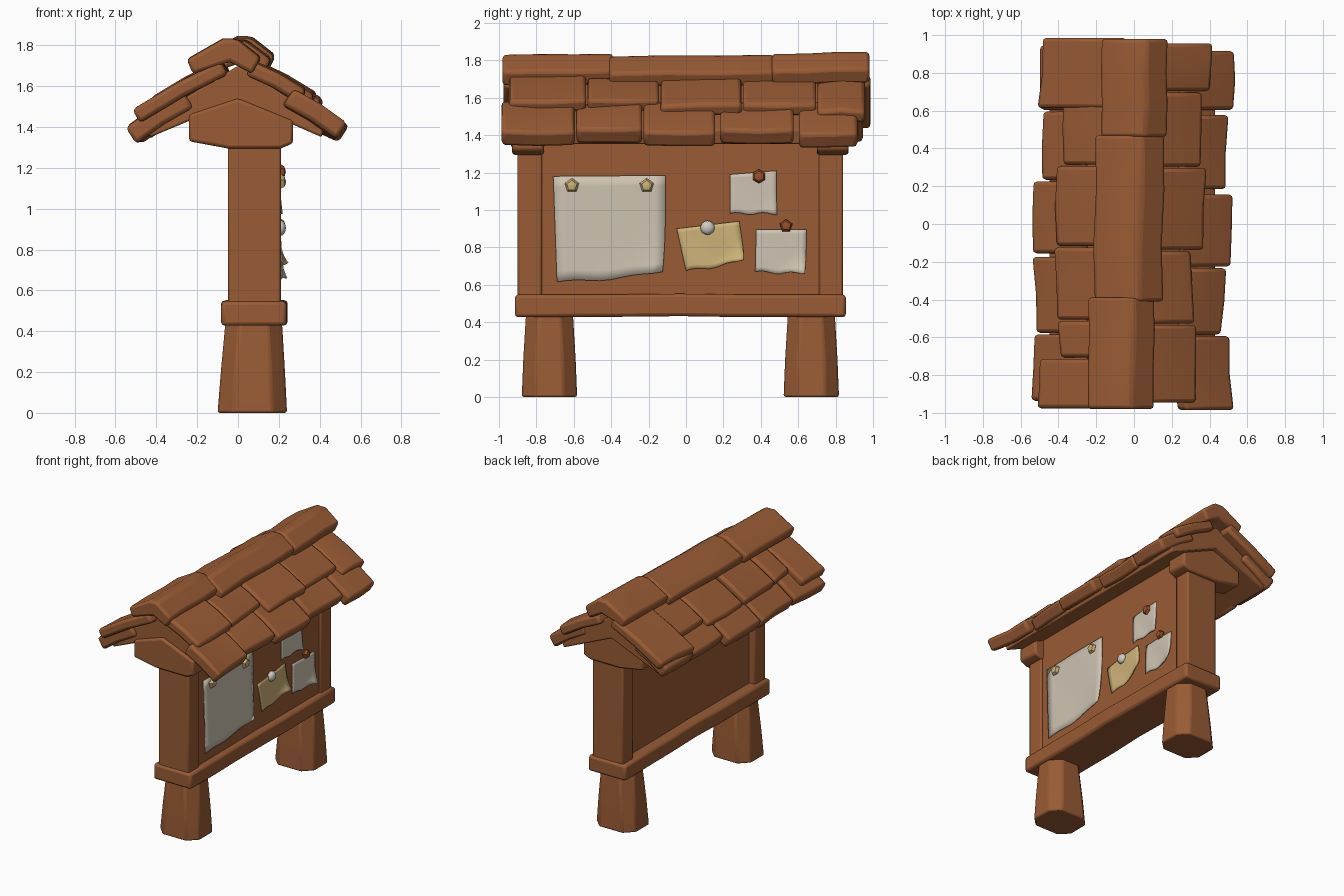
import bpy, bmesh, math, random
from mathutils import Vector

random.seed(4)
if "Cube" in bpy.data.objects:
    bpy.data.objects.remove(bpy.data.objects["Cube"])


def material(name, rgb):
    m = bpy.data.materials.new(name)
    m.use_nodes = True
    m.diffuse_color = (*rgb, 1)
    b = m.node_tree.nodes["Principled BSDF"]
    b.inputs["Base Color"].default_value = (*rgb, 1)
    b.inputs["Roughness"].default_value = 0.8
    return m


WOOD = material("warm brown wood", (0.32, 0.105, 0.035))
PAPER = material("pale paper", (0.62, 0.55, 0.45))
YELLOW = material("yellow paper", (0.62, 0.45, 0.19))
BRASS = material("brass pin", (0.60, 0.44, 0.18))
RUST = material("rust pin", (0.32, 0.08, 0.025))
WHITE = material("white pin", (0.62, 0.60, 0.56))


def finish(name, bm, mat, bevel=0.0, angle=35):
    bmesh.ops.recalc_face_normals(bm, faces=bm.faces)
    me = bpy.data.meshes.new(name)
    bm.to_mesh(me)
    bm.free()
    ob = bpy.data.objects.new(name, me)
    bpy.context.collection.objects.link(ob)
    me.materials.append(mat)
    if bevel:
        mod = ob.modifiers.new("worn edges", "BEVEL")
        mod.width = bevel
        mod.segments = 2
        mod.limit_method = "ANGLE"
    bpy.ops.object.select_all(action="DESELECT")
    ob.select_set(True)
    bpy.context.view_layer.objects.active = ob
    bpy.ops.object.shade_smooth_by_angle(angle=math.radians(angle))
    return ob


def extrude_profile(name, profile, y0, y1, bevel=0.015, jitter=0.0, cuts=1, skew=0.0):
    """Sweep an (x, z) outline along y, with uneven stations for a hewn look."""
    bm = bmesh.new()
    rings = []
    for i in range(cuts + 1):
        t = i / cuts
        dx, dz = (random.uniform(-jitter, jitter) for _ in "xz")
        rings.append([bm.verts.new((x + dx + skew * (t - 0.5), y0 + (y1 - y0) * t, z + dz))
                      for x, z in profile])
    n = len(profile)
    for a, b in zip(rings, rings[1:]):
        for k in range(n):
            bm.faces.new((a[k], a[(k + 1) % n], b[(k + 1) % n], b[k]))
    bm.faces.new(rings[0])
    bm.faces.new(rings[-1])
    return finish(name, bm, WOOD, bevel)


def box(name, x0, x1, y0, y1, z0, z1, bevel=0.012, **kw):
    return extrude_profile(name, [(x0, z0), (x1, z0), (x1, z1), (x0, z1)], y0, y1, bevel, **kw)


# Tapered legs with chamfered corners
def leg(name, yc):
    bm = bmesh.new()
    rings = []
    for z, hx, hy, cx in ((0, 0.17, 0.148, 0.07), (0.2, 0.157, 0.14, 0.073), (0.45, 0.138, 0.125, 0.077)):
        c = 0.07
        ring = []
        for sx, sy, flip in ((1, 1, 0), (-1, 1, 1), (-1, -1, 0), (1, -1, 1)):
            pair = [(sx * hx, sy * (hy - c)), (sx * (hx - c), sy * hy)]
            ring += [bm.verts.new((cx + x, yc + y, z)) for x, y in (pair[::-1] if flip else pair)]
        rings.append(ring)
    for a, b in zip(rings, rings[1:]):
        for k in range(8):
            bm.faces.new((a[k], a[(k + 1) % 8], b[(k + 1) % 8], b[k]))
    bm.faces.new(rings[0])
    bm.faces.new(rings[-1])
    finish(name, bm, WOOD, 0.012)


for side, yc in (("front", -0.73), ("back", 0.67)):
    leg(side + "_leg", yc)

# Frame: sill, posts, board and gable brackets
box("sill_beam", -0.08, 0.24, -0.915, 0.855, 0.43, 0.55, 0.018, jitter=0.004, cuts=6)
box("front_post", -0.05, 0.21, -0.90, -0.77, 0.53, 1.50)
box("back_post", -0.05, 0.21, 0.71, 0.84, 0.53, 1.50)
box("notice_board", 0.0, 0.195, -0.79, 0.73, 0.53, 1.50, 0.0)
bracket = [(-0.24, 1.33), (-0.05, 1.295), (0.21, 1.295), (0.27, 1.32),
           (0.27, 1.43), (0, 1.54), (-0.24, 1.46)]
extrude_profile("front_gable_bracket", bracket, -0.93, -0.76)
extrude_profile("back_gable_bracket", bracket, 0.70, 0.87)

# Roof underlay
extrude_profile("roof_underlay",
                [(0, 1.70), (0.43, 1.43), (0.41, 1.35), (0, 1.53), (-0.43, 1.35), (-0.45, 1.43)],
                -0.91, 0.91, 0.01)


# Roof shingles: each slab slopes from its upper edge to its lower edge
def shingle(name, sign, x0, z0, x1, z1, y0, y1, thick):
    down = Vector((x1 - x0, z1 - z0)).normalized()
    nrm = Vector((-down.y, down.x)) * thick
    top = [(x0 + (x1 - x0) * t, z0 + (z1 - z0) * t + 0.01 * math.sin(math.pi * t)) for t in (0, 0.5, 1)]
    low = [(x - nrm.x, z - nrm.y) for x, z in reversed(top)]
    prof = [(sign * x, z) for x, z in top + low]
    extrude_profile(name, prof, y0, y1, 0.02, 0.007, 2, random.uniform(-0.025, 0.025))


# (lower edge x, near y, far y) for every shingle
rows = {
    "left_upper": (-1, [(0.51, -0.98, -0.71), (0.40, -0.71, -0.51), (0.42, -0.51, -0.12),
                        (0.42, -0.12, 0.31), (0.38, 0.31, 0.71), (0.50, 0.61, 0.99)]),
    "left_eave": (-1, [(0.54, -0.94, -0.58), (0.53, -0.58, -0.17), (0.54, -0.16, 0.23),
                       (0.49, 0.23, 0.60), (0.50, 0.60, 0.95)]),
    "right_upper": (1, [(0.34, -0.95, -0.53), (0.31, -0.53, -0.14), (0.38, -0.14, 0.30),
                        (0.36, 0.30, 0.70), (0.41, 0.70, 0.96)]),
    "right_eave": (1, [(0.52, -0.99, -0.59), (0.48, -0.59, -0.23), (0.52, -0.23, 0.16),
                       (0.50, 0.18, 0.58), (0.54, 0.60, 0.92)]),
}
for row, (sign, tiles) in rows.items():
    for i, (xe, y0, y1) in enumerate(tiles):
        lift = random.uniform(-0.008, 0.012)
        if "upper" in row:
            start, end, thick = (0.08, 1.715), (xe, 1.775 - 0.585 * xe), 0.075
        else:
            start, end, thick = (0.26, 1.575), (xe, 1.705 - 0.57 * xe), 0.095
        shingle(f"{row}_shingle_{i + 1}", sign, start[0], start[1] + lift,
                end[0], end[1] + lift, y0 + 0.004, y1 - 0.004, thick)

# Ridge caps, folded over the peak
for i, (xl, xr, y0, y1, zt) in enumerate(((-0.25, 0.11, -0.98, -0.39, 1.835),
                                          (-0.215, 0.16, -0.41, 0.47, 1.825),
                                          (-0.18, 0.18, 0.46, 0.98, 1.84))):
    xc = (xl + xr) / 2 + 0.03
    prof = [(xl, zt - 0.10), (xc - 0.035, zt), (xc + 0.035, zt), (xr, zt - 0.09),
            (xr - 0.04, zt - 0.17), (xc, zt - 0.11), (xl + 0.03, zt - 0.17)]
    extrude_profile(f"ridge_cap_{i + 1}", prof, y0, y1, 0.018, 0.007, 3, 0.01)


# Paper sheets: corners (y, z) run lower-left, lower-right, upper-right, upper-left
def sheet(name, corners, mat, curl, bite=0.0, n=10):
    bm = bmesh.new()
    a, b, c, d = (Vector(p) for p in corners)
    grid = []
    for j in range(n + 1):
        v = j / n
        for i in range(n + 1):
            u = i / n
            p = (a * (1 - u) + b * u) * (1 - v) + (d * (1 - u) + c * u) * v
            corner = max(0, u - v - 0.35) / 0.65
            p += Vector((-0.5, 1)) * bite * corner ** 2
            p.y += 0.006 * math.sin(u * 11) * (1 - v)
            x = 0.203 + curl * corner ** 2 + 0.002 * math.sin(u * 7 + v * 4)
            grid.append(bm.verts.new((x, p.x, p.y)))
    for j in range(n):
        for i in range(n):
            k = j * (n + 1) + i
            bm.faces.new((grid[k], grid[k + 1], grid[k + n + 2], grid[k + n + 1]))
    ob = finish(name, bm, mat, angle=60)
    mod = ob.modifiers.new("paper thickness", "SOLIDIFY")
    mod.thickness = 0.006
    mod.offset = 0


sheet("large_notice", [(-0.69, 0.615), (-0.11, 0.645), (-0.11, 1.185), (-0.71, 1.18)], PAPER, 0.02, 0.03)
sheet("yellow_notice", [(0.0, 0.675), (0.32, 0.715), (0.285, 0.94), (-0.05, 0.90)], YELLOW, 0.04, 0.025)
sheet("upper_small_notice", [(0.235, 0.98), (0.485, 0.98), (0.485, 1.21), (0.235, 1.19)], PAPER, 0.012)
sheet("lower_small_notice", [(0.37, 0.67), (0.64, 0.655), (0.645, 0.895), (0.375, 0.895)], PAPER, 0.035, 0.01)


# Pins: faceted studs, plus one round one
def pin(name, y, z, mat, r, sides):
    bm = bmesh.new()
    bmesh.ops.create_uvsphere(bm, u_segments=sides, v_segments=4 if sides < 8 else 8, radius=r)
    for v in bm.verts:
        px, py, pz = v.co
        v.co = (0.208 + pz * 0.7, y + px, z + py)
    finish(name, bm, mat, angle=30 if sides < 8 else 60)


pin("left_brass_pin", -0.61, 1.13, BRASS, 0.04, 5)
pin("right_brass_pin", -0.21, 1.13, BRASS, 0.04, 5)
pin("upper_rust_pin", 0.39, 1.18, RUST, 0.038, 6)
pin("lower_rust_pin", 0.535, 0.915, RUST, 0.036, 5)
pin("white_round_pin", 0.115, 0.905, WHITE, 0.038, 14)
